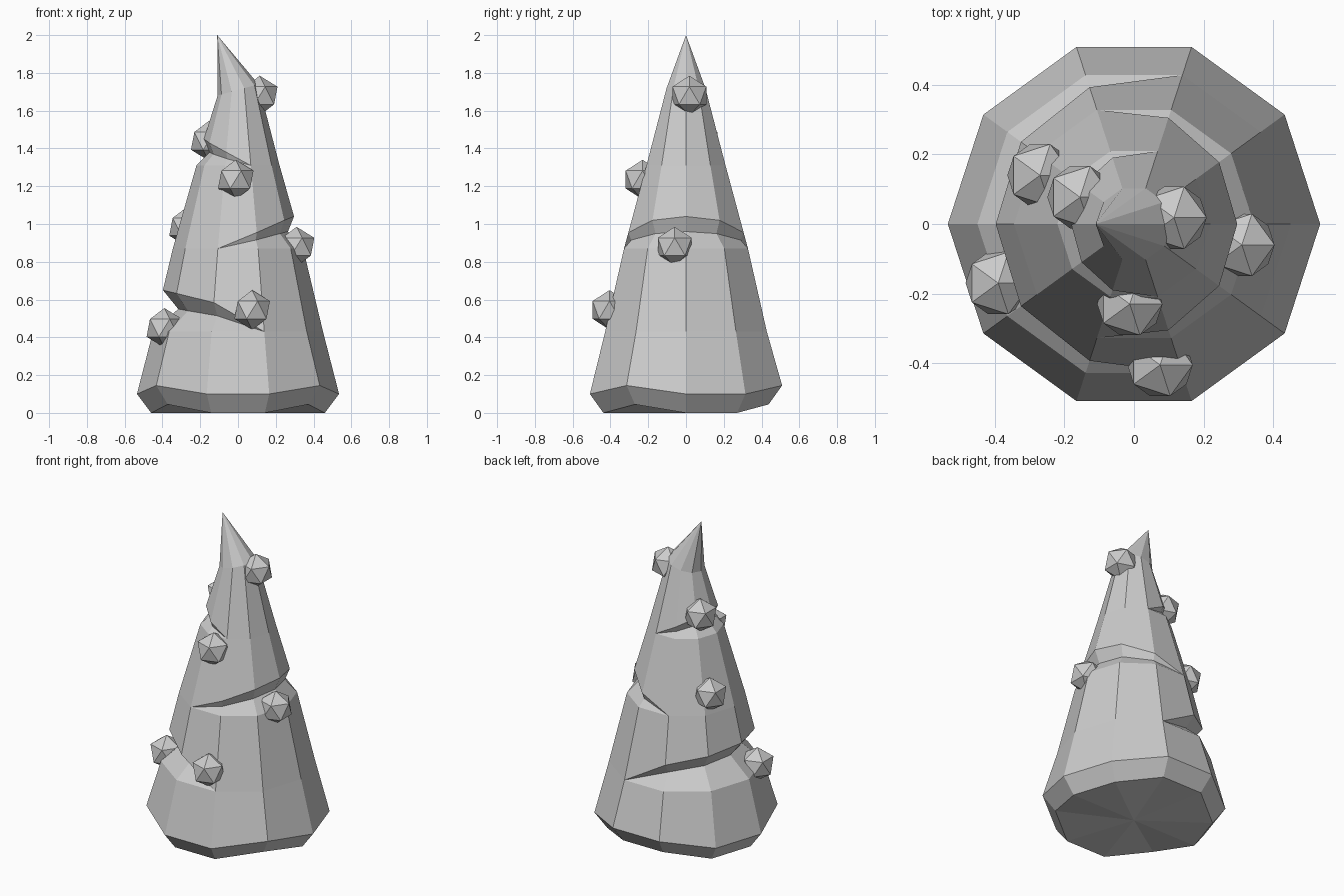
import bpy, bmesh, math

if "Cube" in bpy.data.objects:
    bpy.data.objects.remove(bpy.data.objects["Cube"])

SIDES = 10
CONE = [(0.12, 0.535), (0.43, 0.45), (0.87, 0.345), (1.31, 0.22), (1.70, 0.11)]
# (lower z, rise to crease, rise to lip, crease depth, facing side index, weights)
GROOVES = [
    (0.43, 0.12, 0.22, 0.105, 5, (1, 0.92, 0.7, 0)),
    (0.87, 0.09, 0.17, 0.055, 0, (1, 0.88, 0.5, 0)),
    (1.31, 0.07, 0.14, 0.050, 5, (1, 0.85, 0.5, 0)),
]
RAISED = {2, 3, 6, 9}  # corners of the chipped base that sit higher


def cone_radius(z):
    for (z0, r0), (z1, r1) in zip(CONE, CONE[1:]):
        if z <= z1:
            return r0 + (r1 - r0) * (z - z0) / (z1 - z0)
    return CONE[-1][1]


def column(k):
    """Profile (radius, z) of one corner of the tree, bottom to top."""
    lift = 0.045 if k in RAISED else 0
    pts = [(0.46, lift), (0.535, 0.1 + lift)]
    for z, crease, lip, depth, side, weights in GROOVES:
        d = abs(k - side)
        d = min(d, SIDES - d)
        w = weights[d] if d < len(weights) else 0
        zc, zl = z + crease * w, z + lip * w
        pts += [(cone_radius(z), z), (cone_radius(zc) - depth * w, zc), (cone_radius(zl), zl)]
    top = 1.71 + 0.03 * math.cos(k * math.tau / SIDES)
    return pts + [(0.108, top)]


def finish(bm, name):
    bmesh.ops.recalc_face_normals(bm, faces=bm.faces)
    mesh = bpy.data.meshes.new(name)
    bm.to_mesh(mesh)
    bm.free()
    ob = bpy.data.objects.new(name, mesh)
    bpy.context.collection.objects.link(ob)
    return ob


# Faceted tree with spiral notches and a bent tip
bm = bmesh.new()
cols = []
for k in range(SIDES):
    a = k * math.tau / SIDES
    cols.append([bm.verts.new((r * math.cos(a), r * math.sin(a), z)) for r, z in column(k)])
tip = bm.verts.new((-0.11, 0, 2.0))
base = bm.verts.new((0, 0, 0))
for k in range(SIDES):
    a, b = cols[k], cols[(k + 1) % SIDES]
    for i in range(len(a) - 1):
        bm.faces.new((a[i], b[i], b[i + 1], a[i + 1]))
    bm.faces.new((a[-1], b[-1], tip))
    bm.faces.new((b[0], a[0], base))
bmesh.ops.remove_doubles(bm, verts=bm.verts, dist=0.0005)
finish(bm, "tree")

# Faceted baubles
BAUBLES = [
    (0.115, 0.018, 1.68), (-0.155, 0.077, 1.44), (-0.012, -0.23, 1.235),
    (-0.27, 0.14, 0.985), (0.31, -0.06, 0.88), (0.075, -0.405, 0.545),
    (-0.39, -0.17, 0.45),
]
for i, loc in enumerate(BAUBLES):
    bm = bmesh.new()
    bmesh.ops.create_icosphere(bm, subdivisions=1, radius=0.105)
    finish(bm, f"bauble_{i + 1}").location = loc
